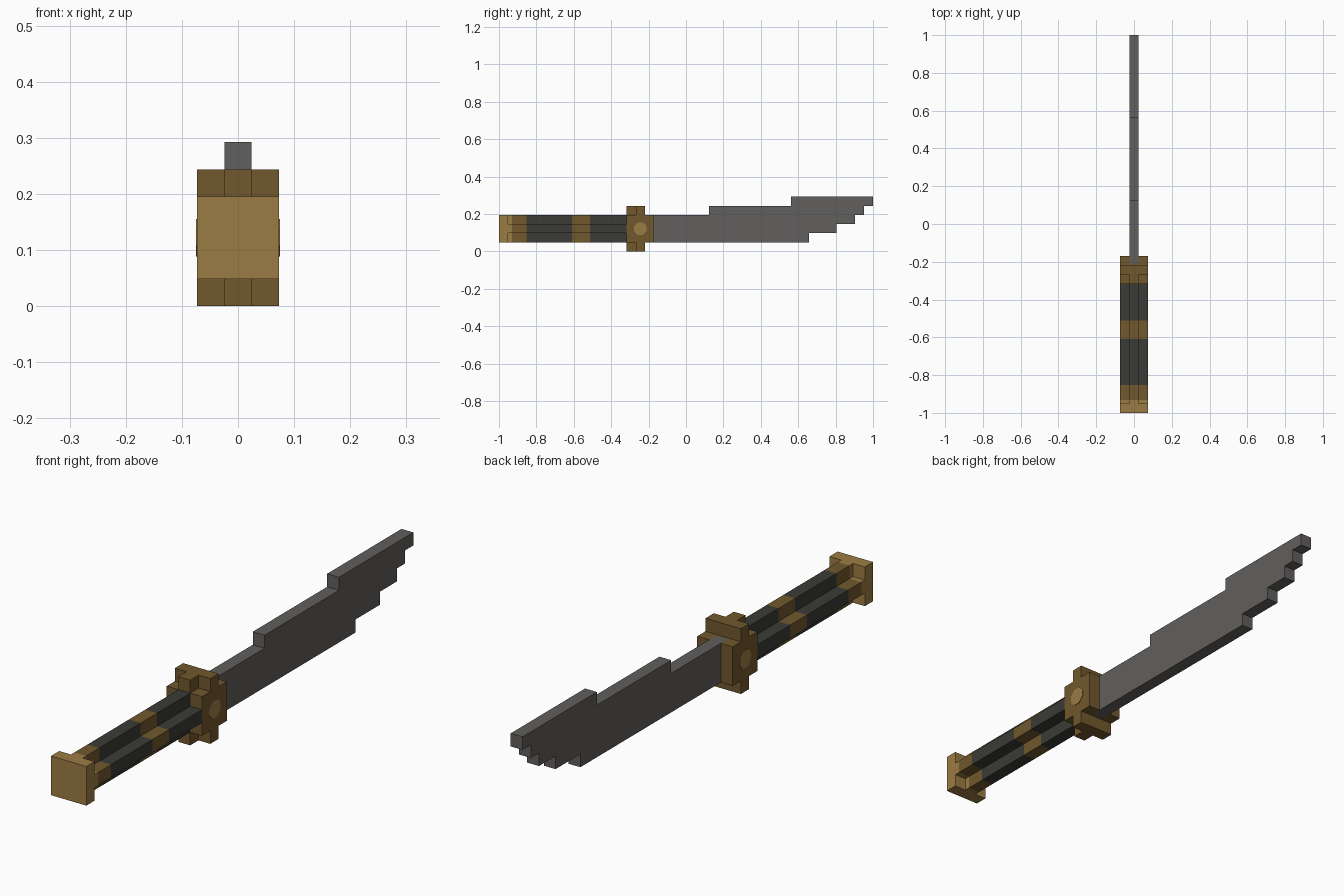
import bpy
import bmesh
import math
from mathutils import Matrix, Vector

if "Cube" in bpy.data.objects:
    bpy.data.objects.remove(bpy.data.objects["Cube"], do_unlink=True)

U = 2 / 41  # one block; lengths below are in blocks, y counted from the pommel end


def pos(x, y, z):
    return Vector((x * U, y * U - 1, z * U))


def material(name, color):
    mat = bpy.data.materials.new(name)
    mat.use_nodes = True
    mat.diffuse_color = (*color, 1)
    mat.node_tree.nodes["Principled BSDF"].inputs["Base Color"].default_value = (*color, 1)
    return mat


LIGHT = material("light bronze", (0.33, 0.20, 0.057))
BRONZE = material("dark bronze", (0.165, 0.098, 0.026))
STEEL = material("grey steel", (0.121, 0.115, 0.11))
GRIP = material("charcoal grip", (0.043, 0.043, 0.037))


def finish(name, bm, *mats):
    bmesh.ops.recalc_face_normals(bm, faces=bm.faces)
    mesh = bpy.data.meshes.new(name)
    bm.to_mesh(mesh)
    bm.free()
    for mat in mats:
        mesh.materials.append(mat)
    obj = bpy.data.objects.new(name, mesh)
    bpy.context.collection.objects.link(obj)
    return obj


def box(name, xs, ys, zs, mat):
    bm = bmesh.new()
    low, high = pos(xs[0], ys[0], zs[0]), pos(xs[1], ys[1], zs[1])
    size = high - low
    matrix = Matrix.Translation((low + high) / 2) @ Matrix.Diagonal((*size, 1))
    bmesh.ops.create_cube(bm, size=1, matrix=matrix)
    return finish(name, bm, mat)


# Pommel plate
box("pommel", (-1.5, 1.5), (0, 1), (1, 4), LIGHT)

# Handle: plus-shaped section swept through the colour bands
quarter = [(1.5, -0.5), (1.5, 0.5), (0.5, 0.5)]
cross = []
for turn in range(4):
    for x, z in quarter:
        for _ in range(turn):
            x, z = -z, x
        cross.append((x, z + 2.5))

stations = [1, 1.42, 3, 8, 10, 14]
band_slots = [0, 1, 2, 1, 2]
bm = bmesh.new()
rings = [[bm.verts.new(pos(x, y, z)) for x, z in cross] for y in stations]
for a, b, slot in zip(rings, rings[1:], band_slots):
    for i in range(len(cross)):
        j = (i + 1) % len(cross)
        bm.faces.new((a[i], a[j], b[j], b[i])).material_index = slot
finish("handle", bm, LIGHT, BRONZE, GRIP)

# Guard: core, side cheeks with round studs, upper and lower bars and lugs
box("guard_core", (-0.5, 0.5), (14, 16.2), (1, 4), BRONZE)
for side, s in (("left", 1), ("right", -1)):
    box("guard_cheek_" + side, sorted((0.5 * s, 1.5 * s)), (14, 17), (1, 4), BRONZE)
    bm = bmesh.new()
    matrix = (Matrix.Translation(pos(1.5 * s, 15.5, 2.5))
              @ Matrix.Rotation(math.pi / 2, 4, 'Y')
              @ Matrix.Rotation(math.pi / 8, 4, 'Z'))
    bmesh.ops.create_cone(bm, cap_ends=True, segments=8, radius1=0.036,
                          radius2=0.036, depth=0.004, matrix=matrix)
    finish("guard_stud_" + side, bm, LIGHT)
for level, zs in (("upper", (4, 5)), ("lower", (0, 1))):
    box("guard_bar_" + level, (-1.5, 1.5), (15, 16), zs, BRONZE)
    box("guard_lug_" + level, (-0.5, 0.5), (14, 15), zs, BRONZE)

# Blade: stepped side profile, one block thick
outline = [(16.2, 1), (34, 1), (34, 2), (37, 2), (37, 3), (39, 3), (39, 4), (40, 4),
           (40, 5), (41, 5), (41, 6), (32, 6), (32, 5), (23, 5), (23, 4), (16.2, 4)]
bm = bmesh.new()
face = bm.faces.new([bm.verts.new(pos(-0.5, y, z)) for y, z in outline])
extruded = bmesh.ops.extrude_face_region(bm, geom=[face])["geom"]
bmesh.ops.translate(bm, vec=(U, 0, 0),
                    verts=[g for g in extruded if isinstance(g, bmesh.types.BMVert)])
finish("blade", bm, STEEL)
